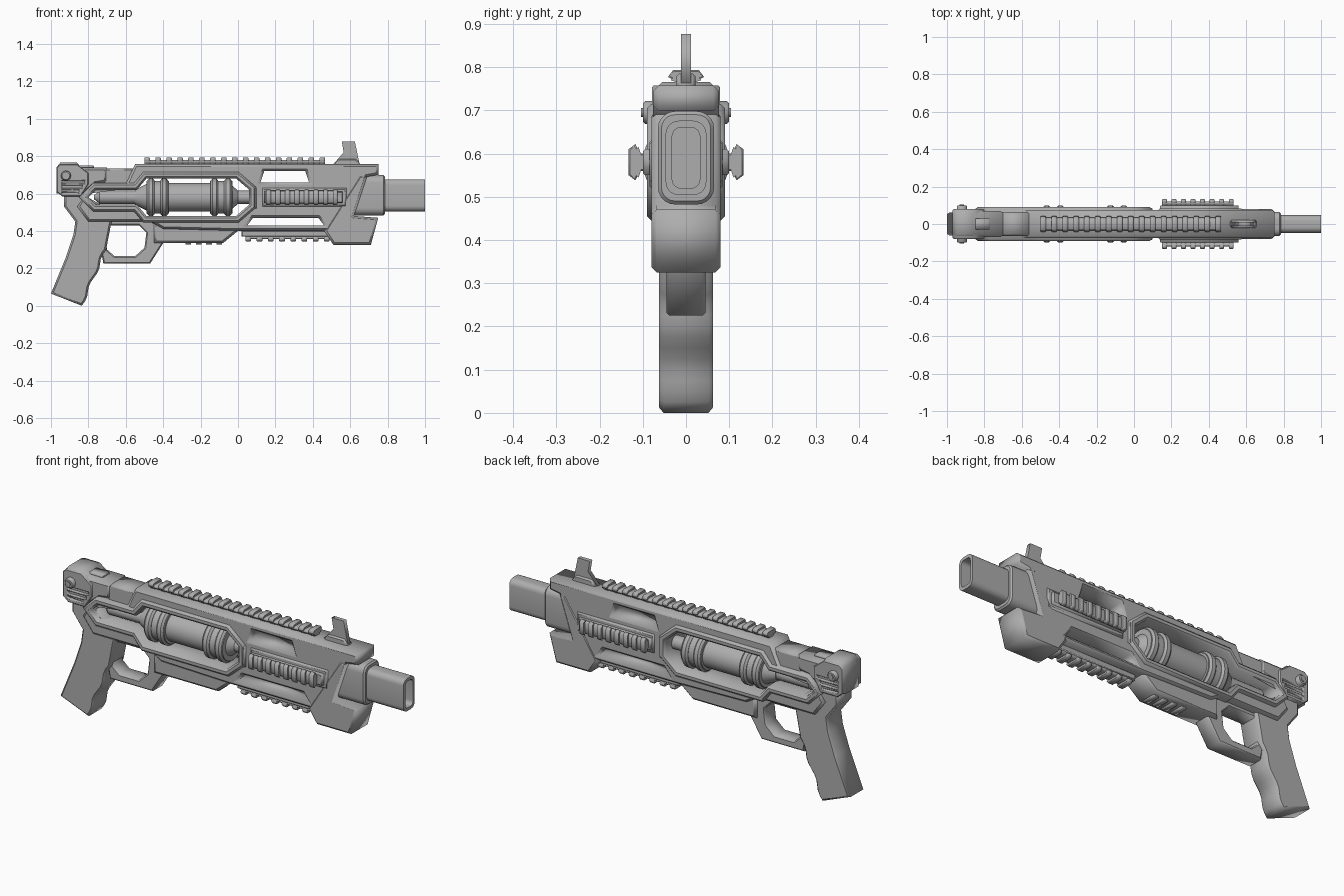
import bpy
from math import sin, cos, pi
from mathutils import Vector

cube = bpy.data.objects.get("Cube")
if cube:
    bpy.data.objects.remove(cube)

# Main levels: top and bottom of the receiver, axis of the cylinder, half width
TOP, BOTTOM, AXIS, SIDE = .757, .325, .58, .076
GUARD_BOTTOM = .225

metal = bpy.data.materials.new("grey_metal")
metal.use_nodes = True
metal.diffuse_color = (.42, .42, .42, 1)
metal.node_tree.nodes["Principled BSDF"].inputs["Base Color"].default_value = metal.diffuse_color


def finish(ob, smooth):
    """Give the part its material and, where round, smooth shading."""
    ob.data.materials.clear()
    ob.data.materials.append(metal)
    if smooth:
        bpy.ops.object.select_all(action='DESELECT')
        ob.select_set(True)
        bpy.context.view_layer.objects.active = ob
        bpy.ops.object.shade_smooth_by_angle(angle=pi / 5)


def prism(name, loops, half, bevel=0, axis='Y', at=0, smooth=False):
    """Chamfered slab: the first loop is the outline, the others are holes."""
    curve = bpy.data.curves.new(name, 'CURVE')
    curve.dimensions = '2D'
    curve.fill_mode = 'BOTH'
    curve.extrude = half - bevel
    curve.bevel_depth = bevel
    curve.bevel_resolution = 0
    curve.offset = -bevel
    for loop in loops:
        spline = curve.splines.new('POLY')
        spline.points.add(len(loop) - 1)
        for point, (u, v) in zip(spline.points, loop):
            point.co = (u, v, 0, 1)
        spline.use_cyclic_u = True
    helper = bpy.data.objects.new(name + "_curve", curve)
    bpy.context.collection.objects.link(helper)
    bpy.context.view_layer.update()
    depsgraph = bpy.context.evaluated_depsgraph_get()
    mesh = bpy.data.meshes.new_from_object(helper.evaluated_get(depsgraph))
    bpy.data.objects.remove(helper)
    part = bpy.data.objects.new(name, mesh)
    bpy.context.collection.objects.link(part)
    finish(part, smooth)
    part.rotation_euler = (pi / 2, 0, pi / 2 if axis == 'X' else 0)
    part.location = (at, 0, 0) if axis == 'X' else (0, at, 0)
    return part


def tube(name, start, end, radius, end_radius):
    """Round section of the cylinder, running along x."""
    bpy.ops.mesh.primitive_cone_add(vertices=32, radius1=radius, radius2=end_radius, depth=end - start,
                                    location=((start + end) / 2, 0, AXIS), rotation=(0, pi / 2, 0))
    part = bpy.context.object
    part.name = name
    finish(part, True)


def trapezoid(left, right, low, high, slope=0):
    return [(left, low), (right, low), (right - slope, high), (left + slope, high)]


def ngon(x, z, radius, sides):
    angles = [2 * pi * i / sides for i in range(sides)]
    return [(x + radius * cos(a), z + radius * sin(a)) for a in angles]


def rounded(half_width, half_height, middle, radius):
    """Rectangle with round corners, made by pushing a circle's points outward."""
    points = []
    for corner, (sx, sz) in enumerate([(1, 1), (-1, 1), (-1, -1), (1, -1)]):
        for i in range(6):
            angle = pi / 2 * (corner + i / 5)
            points.append((sx * (half_width - radius) + radius * cos(angle),
                           middle + sz * (half_height - radius) + radius * sin(angle)))
    return points


def grow(loop, distance):
    """Offset a clockwise loop outward by an even distance."""
    result = []
    for i, corner in enumerate(loop):
        here = Vector(corner)
        before = (here - Vector(loop[i - 1])).normalized().orthogonal()
        after = (Vector(loop[i + 1 - len(loop)]) - here).normalized().orthogonal()
        result.append(here + distance * (before + after) / (1 + before.dot(after)))
    return result


def rail(name, start, step, count, place):
    """Toothed rail; place maps (across, out) to its (y, z) section."""
    tooth = [(.02, -.01), (.02, .01), (.042, .02), (.03, .036)]
    base = [(across * .85, out * .65) for across, out in tooth]

    def section(half):
        return [place(u, v) for u, v in half + [(-u, v) for u, v in reversed(half)]]

    width = step / 2
    reach = (step * count - width) / 2
    prism(name + "_base", [section(base)], reach, axis='X', at=start + reach)
    teeth = prism(name + "_teeth", [section(tooth)], width / 2, .003, 'X', start + width / 2)
    repeat = teeth.modifiers.new("repeat", 'ARRAY')
    repeat.count = count
    repeat.use_relative_offset = False
    repeat.use_constant_offset = True
    repeat.constant_offset_displace = (0, 0, step)


# Openings: the window is mirrored about the cylinder axis
upper_edge = [(-.8, AXIS), (-.76, .62), (-.54, .62), (-.49, .68), (-.01, .68), (.06, .62)]
window = upper_edge + [(x, 2 * AXIS - z) for x, z in reversed(upper_edge[1:])]
vent = trapezoid(.12, .38, .66, .72, .02)
slot = trapezoid(.05, .46, .43, .47, .03)

# Receiver
receiver = [(-.86, .53), (-.8, .61), (-.7, .65), (-.6, .65), (-.55, TOP), (.75, TOP), (.75, .7),
            (.69, .69), (.6, .47), (.5, .4), (0, .4), (-.4, .41), (-.47, .45), (-.8, .45)]
prism("receiver", [receiver, window, vent, slot], SIDE, .012)
prism("window_side_plates", [grow(window, .035), window], .09, .01)
front_cover = [(.69, .69), (.65, .7), (.46, .4), (.51, BOTTOM), (.71, BOTTOM), (.75, .47), (.62, .48)]
prism("front_cover", [front_cover], .08, .012)
prism("window_front_post", [trapezoid(.08, .1, .52, .63)], .085, .005)
under_frame = [(-.45, .335), (-.08, .335), (0, .4), (0, .45), (-.45, .45)]
prism("under_frame", [under_frame], .065, .012)
for i in range(4):
    left = -.28 + i * .055
    prism(f"under_rib_{i + 1}", [trapezoid(left, left + .03, .328, .345)], .04, .003)

# Cylinder inside the window, with two pairs of rings
tube("cylinder_body", -.4, -.1, SIDE, SIDE)
tube("rear_rod_tip", -.77, -.74, .01, .035)
tube("rear_rod", -.74, -.55, .035, .035)
tube("rear_cone", -.55, -.49, .04, .07)
tube("front_cone", -.04, 0, .07, .035)
tube("front_rod", 0, .09, .035, .035)
for name, middle in (("rear", -.43), ("front", -.09)):
    tube(name + "_sleeve", middle - .06, middle + .06, .088, .088)
    for i, side in enumerate((-1, 1)):
        prism(f"{name}_ring_{i + 1}", [ngon(0, AXIS, .1, 32)], .02, .01, 'X', middle + side * .036, True)

# Barrel, hollow, and its collar
bore = .59
prism("barrel", [rounded(.047, .086, bore, .03), rounded(.032, .07, bore, .02)], .16, 0, 'X', .84, True)
prism("barrel_collar", [rounded(.065, .108, bore, .04)], .1, .008, 'X', .685, True)

# Rails
rail("top_rail", -.5, .0585, 17, lambda u, v: (u, TOP + v))
rail("bottom_rail", .04, .06, 8, lambda u, v: (u, .38 - v))
prism("bottom_rail_mount", [trapezoid(.02, .49, .37, .4)], .036, .004)
for name, side in (("left", 1), ("right", -1)):
    rail(name + "_rail", .15, .051, 8, lambda u, v: (side * (.097 + v), AXIS + u))
prism("side_rail_mounts", [trapezoid(.13, .58, .53, .63)], .084, .008)
prism("side_rail_stems", [trapezoid(.14, .56, .55, .61)], .1, .005)

# Front sight
prism("front_sight", [[(.51, TOP), (.565, .82), (.555, .877), (.625, .877), (.65, TOP)]], .011)
prism("sight_base", [trapezoid(.51, .66, .75, .785, .03)], .022, .006)

# Rear block with vents and bolts
rear_block = [(-.97, .74), (-.95, .765), (-.86, .765), (-.84, .74), (-.7, .74),
              (-.7, .66), (-.76, .65), (-.83, .59), (-.97, .6)]
prism("rear_block", [rear_block], .07, .014)
vents = [trapezoid(-.94, -.82 - i * .015, z, z + .013) for i, z in enumerate((.655, .63, .605))]
cheek = [(-.97, .74), (-.95, TOP), (-.86, TOP), (-.8, .71), (-.8, .65), (-.84, .585), (-.94, .585), (-.97, .61)]
prism("rear_cheeks", [cheek] + vents, .079, .004)
prism("rear_link", [trapezoid(-.72, -.56, .64, .735)], .063, .01)
prism("rear_top_frame", [trapezoid(-.03, .03, .735, .75)], .06, .004, 'X', -.83)
prism("rear_bolt", [ngon(-.92, .695, .027, 12)], .1, .006)
prism("bolt_centre", [ngon(-.92, .695, .012, 6)], .104)

# Grip, its front edge waved for the fingers, and the trigger guard
front_edge = [(-.835 + .13 * t + .008 * sin(4 * pi * t), .3 * t) for t in (i / 12 for i in range(13))]
grip_back = [(-.68, .43), (-.66, .5), (-.84, .6), (-.93, .6), (-.93, .53), (-.87, .45),
             (-.88, .38), (-.92, .26), (-1, .065)]
prism("grip", [front_edge + grip_back], .062, .01)
guard = [(-.76, .46), (-.72, GUARD_BOTTOM), (-.47, GUARD_BOTTOM), (-.4, .335), (-.36, .46)]
guard_hole = [(-.68, .43), (-.53, .43), (-.49, .39), (-.5, .31), (-.55, .265), (-.66, .265), (-.7, .3), (-.71, .37)]
prism("trigger_guard", [guard, guard_hole], .045, .007)
